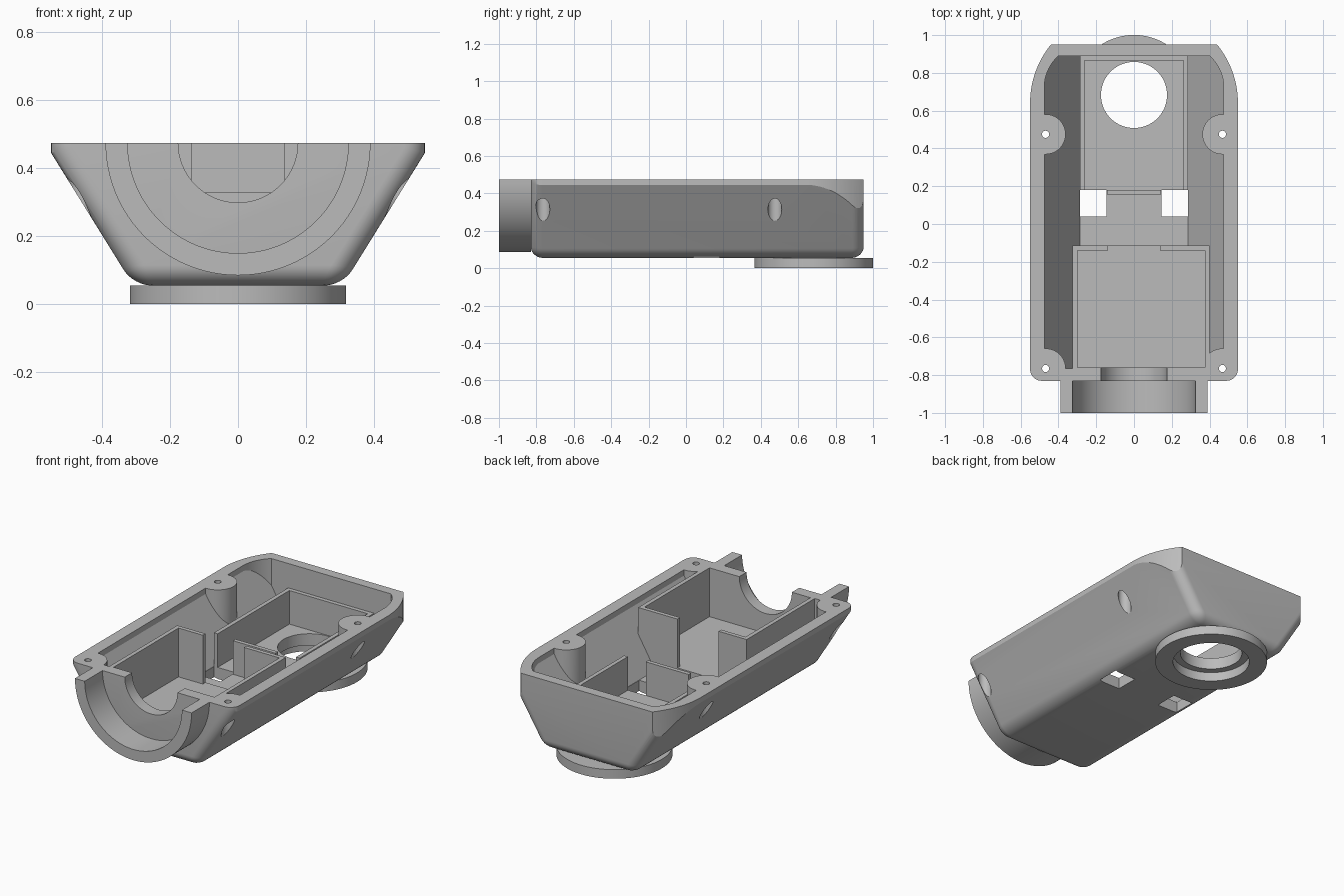
import bpy, bmesh
from math import sin, cos, pi, radians

if "Cube" in bpy.data.objects:
    bpy.data.objects.remove(bpy.data.objects["Cube"])

grey = bpy.data.materials.new("light_grey")
grey.use_nodes = True
COLOUR = (0.5, 0.5, 0.5, 1)
grey.diffuse_color = COLOUR
grey.node_tree.nodes["Principled BSDF"].inputs["Base Color"].default_value = COLOUR

RIM, BASE, FLOOR, BOX_FLOOR = 0.475, 0.055, 0.125, 0.18
HOLE_Y = 0.683
helpers = []


def finish(bm, name):
    bmesh.ops.recalc_face_normals(bm, faces=bm.faces)
    mesh = bpy.data.meshes.new(name)
    bm.to_mesh(mesh)
    bm.free()
    mesh.materials.append(grey)
    ob = bpy.data.objects.new(name, mesh)
    bpy.context.scene.collection.objects.link(ob)
    return ob


def prism(name, points, start, end, axis="z", bevel=None):
    """Extrude a closed outline along y (outline in x, z) or z (outline in x, y)."""
    bm = bmesh.new()
    place = (lambda a, b, t: (a, t, b)) if axis == "y" else (lambda a, b, t: (a, b, t))
    lo, hi = ([bm.verts.new(place(a, b, t)) for a, b in points] for t in (start, end))
    bm.faces.new(lo)
    bm.faces.new(hi)
    n = len(points)
    for i in range(n):
        j = (i + 1) % n
        bm.faces.new((lo[i], lo[j], hi[j], hi[i]))
    if bevel:
        width, rule = bevel
        bmesh.ops.recalc_face_normals(bm, faces=bm.faces)
        bmesh.ops.bevel(bm, geom=[e for e in bm.edges if rule(*e.verts)], offset=width,
                        segments=8, profile=0.5, affect="EDGES")
    return finish(bm, name)


def arc(cx, cy, r, a0, a1, n):
    return [(cx + r * cos(radians(a0 + (a1 - a0) * i / n)),
             cy + r * sin(radians(a0 + (a1 - a0) * i / n))) for i in range(n + 1)]


def helper(ob):
    ob.hide_render = True
    helpers.append(ob)
    return ob


def box(x0, x1, y0, y1, z0, z1):
    return helper(prism("box_cutter", [(x0, y0), (x1, y0), (x1, y1), (x0, y1)], z0, z1))


def rod(a, b, r, start, end, axis="z", n=64):
    return helper(prism("round_cutter", arc(a, b, r, 0, 360, n)[:-1], start, end, axis))


def mirrored(right):
    return right + [(-x, y) for x, y in reversed(right)]


def plan(half_width, shoulder, radius, sweep):
    """Upright prism whose rear corners follow a large arc."""
    right = [(half_width, -1.2)] + arc(half_width - radius, shoulder, radius, 0, sweep, 24)
    return helper(prism("plan_cutter", mirrored(right), -0.2, 0.8))


def boolean(ob, operation, *others):
    for other in others:
        mod = ob.modifiers.new(operation, "BOOLEAN")
        mod.operation, mod.solver, mod.object = operation, "EXACT", other
    bpy.context.view_layer.update()
    result = ob.evaluated_get(bpy.context.evaluated_depsgraph_get())
    mesh = bpy.data.meshes.new_from_object(result)
    ob.modifiers.clear()
    ob.data = mesh


# Outer shell: sloping sides, rounded base and end edges, arched rear corners
def rounded_edge(a, b):
    a, b = a.co, b.co
    lengthwise = abs(a.y - b.y) > 0.1
    at_base = max(a.z, b.z) < BASE + 0.01
    return at_base or (not lengthwise and abs(a.z - b.z) > 0.001)


shell = prism("housing_shell", mirrored([(0.55, RIM), (0.55, 0.445), (0.308, BASE)]),
              -0.83, 0.95, "y", (0.06, rounded_edge))
boolean(shell, "INTERSECT", plan(0.5502, 0.64, 0.49, 45))

# Cavity, leaving screw bosses and both compartments standing
cavity = helper(prism("cavity_cutter", mirrored([(0.475, 0.7), (0.475, 0.44), (0.287, FLOOR)]),
                      -0.765, 0.89, "y"))
boolean(cavity, "INTERSECT", plan(0.4752, 0.72, 0.23, 52))
screws = [(sx * 0.468, y) for sx in (-1, 1) for y in (-0.765, 0.475)]
bosses = [rod(x, y, 0.106, 0, 0.8) for x, y in screws]
front_box = box(-0.325, 0.4, -0.8, -0.115, 0, 0.8)
rear_box = box(-0.287, 0.287, 0.18, 0.92, 0, 0.328)
rear_inside = box(-0.262, 0.262, 0.17, 0.865, FLOOR, 0.6)
boolean(rear_box, "DIFFERENCE", rear_inside)
stop_wall = box(-0.143, 0.143, 0.155, 0.18, 0, 0.328)
boolean(cavity, "DIFFERENCE", front_box, rear_box, stop_wall, *bosses)
boolean(shell, "DIFFERENCE", cavity)

# Front compartment interior, its rear doorway and the round front opening
boolean(shell, "DIFFERENCE",
        box(-0.3, 0.375, -0.76, -0.14, BOX_FLOOR, 0.8),
        box(-0.137, 0.137, -0.2, -0.1, BOX_FLOOR, 0.8),
        rod(0, RIM, 0.176, -0.9, -0.7, "y"))

# Floor openings
boolean(shell, "DIFFERENCE",
        rod(0, HOLE_Y, 0.175, -0.1, 0.3),
        *[box(min(s * 0.145, s * 0.285), max(s * 0.145, s * 0.285), 0.04, 0.18, 0, 0.3)
          for s in (-1, 1)])

# Screw holes with wide pockets from beneath
for x, y in screws:
    boolean(shell, "DIFFERENCE", rod(x, y, 0.037, 0, 0.41, n=32), rod(x, y, 0.019, 0.3, 0.8, n=24))

# Half-round front collar
outline = arc(0, RIM, 0.39, 180, 360, 48) + arc(0, RIM, 0.325, 360, 180, 48)
front_collar = prism("front_collar", outline, -1, -0.83, "y")

# Round ring under the rear floor hole
base_ring = prism("base_ring", arc(0, HOLE_Y, 0.318, 0, 360, 96)[:-1], 0, BASE)
boolean(base_ring, "DIFFERENCE", rod(0, HOLE_Y, 0.217, -0.1, 0.2))

for ob in helpers:
    bpy.data.objects.remove(ob)

# Smooth curved faces, keep hard edges
bpy.ops.object.select_all(action="DESELECT")
for ob in (shell, front_collar, base_ring):
    ob.select_set(True)
bpy.context.view_layer.objects.active = shell
bpy.ops.object.shade_smooth_by_angle(angle=radians(25))
